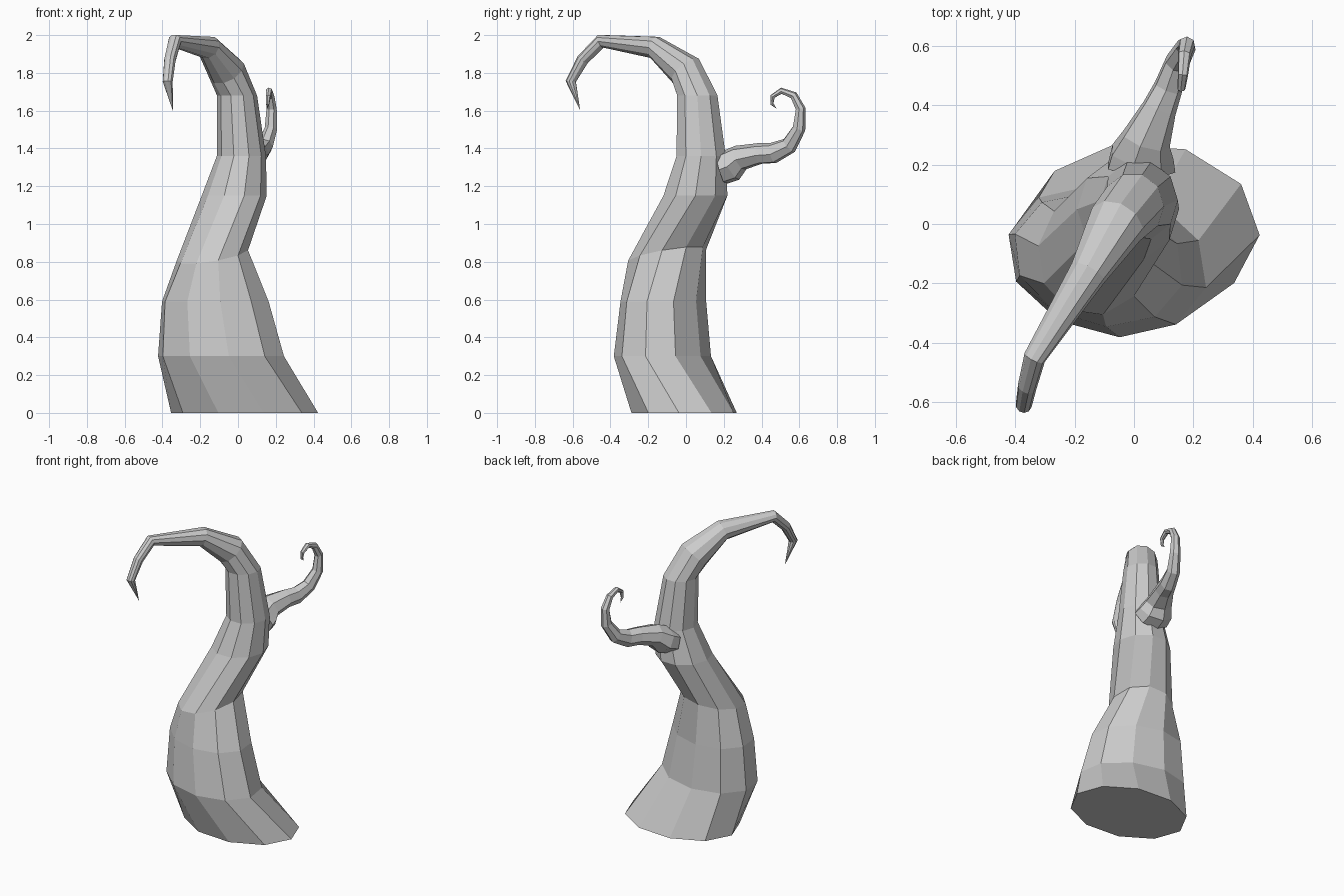
import bpy, bmesh, math
from mathutils import Vector

if "Cube" in bpy.data.objects:
    bpy.data.objects.remove(bpy.data.objects["Cube"])


def loft(name, rings, tip, sides, flat=0, start_normal=(0, 0, 1)):
    """Tapered tube through rings (x, y, z, rx, ry[, spin degrees, slope]),
    closed to a point at tip. The first `flat` rings stay horizontal
    (apart from their slope); the others follow the path."""
    pts = [Vector(r[:3]) for r in rings] + [Vector(tip)]
    bm = bmesh.new()
    n = Vector(start_normal).normalized()
    ax = Vector((1, 0, 0))
    ax = (ax - n * ax.dot(n)).normalized()
    loops = []
    for i, r in enumerate(rings):
        if i >= flat and i > 0:
            t = ((pts[i] - pts[i - 1]).normalized()
                 + (pts[i + 1] - pts[i]).normalized()).normalized()
            ax = n.rotation_difference(t) @ ax
            n = t
        ay = n.cross(ax)
        spin, slope = r[5:] if len(r) > 5 else (0, 0)
        c, s = math.cos(math.radians(spin)), math.sin(math.radians(spin))
        loop = []
        for k in range(sides):
            a = 2 * math.pi * k / sides
            u, v = r[3] * math.cos(a), r[4] * math.sin(a)
            d = ax * (u * c - v * s) + ay * (u * s + v * c)
            d.z += slope * (d.x + d.y)
            loop.append(bm.verts.new(pts[i] + d))
        loops.append(loop)
    bm.faces.new(loops[0][::-1])
    for a, b in zip(loops, loops[1:]):
        for k in range(sides):
            j = (k + 1) % sides
            bm.faces.new((a[k], a[j], b[j], b[k]))
    end = bm.verts.new(tip)
    for k in range(sides):
        bm.faces.new((loops[-1][k], loops[-1][(k + 1) % sides], end))
    bmesh.ops.recalc_face_normals(bm, faces=bm.faces)
    me = bpy.data.meshes.new(name)
    bm.to_mesh(me)
    bm.free()
    ob = bpy.data.objects.new(name, me)
    bpy.context.collection.objects.link(ob)
    return ob


# Swaying trunk that hooks over at the top
loft("trunk", [
    (0.035, -0.01, 0.00, 0.39, 0.285, -4, 0),
    (-0.09, -0.125, 0.30, 0.345, 0.25, -15, 0),
    (-0.12, -0.12, 0.59, 0.295, 0.22, -17, 0),
    (-0.135, -0.10, 0.835, 0.19, 0.21, -8, 0.16),
    (-0.02, 0.05, 1.15, 0.172, 0.178),
    (0.018, 0.08, 1.36, 0.13, 0.137),
    (-0.005, 0.06, 1.68, 0.106, 0.112),
    (-0.06, 0.00, 1.81, 0.10, 0.095),
    (-0.155, -0.165, 1.935, 0.066, 0.06),
    (-0.335, -0.45, 1.968, 0.038, 0.036),
    (-0.36, -0.547, 1.87, 0.033, 0.031),
    (-0.372, -0.61, 1.755, 0.028, 0.027),
], (-0.345, -0.56, 1.60), 10, flat=7)

# Curling side branch at the back
loft("side_branch", [
    (0.02, 0.185, 1.29, 0.12, 0.085),
    (0.025, 0.235, 1.31, 0.11, 0.09),
    (0.04, 0.285, 1.35, 0.085, 0.07),
    (0.085, 0.39, 1.372, 0.06, 0.057),
    (0.115, 0.46, 1.375, 0.05, 0.057),
    (0.145, 0.545, 1.415, 0.042, 0.046),
    (0.175, 0.597, 1.505, 0.034, 0.036),
    (0.178, 0.606, 1.61, 0.028, 0.027),
    (0.17, 0.57, 1.68, 0.023, 0.022),
    (0.165, 0.505, 1.705, 0.018, 0.017),
    (0.16, 0.458, 1.675, 0.014, 0.013),
    (0.157, 0.455, 1.635, 0.009, 0.009),
], (0.155, 0.48, 1.61), 7, start_normal=(0.1, 1, 0.3))
